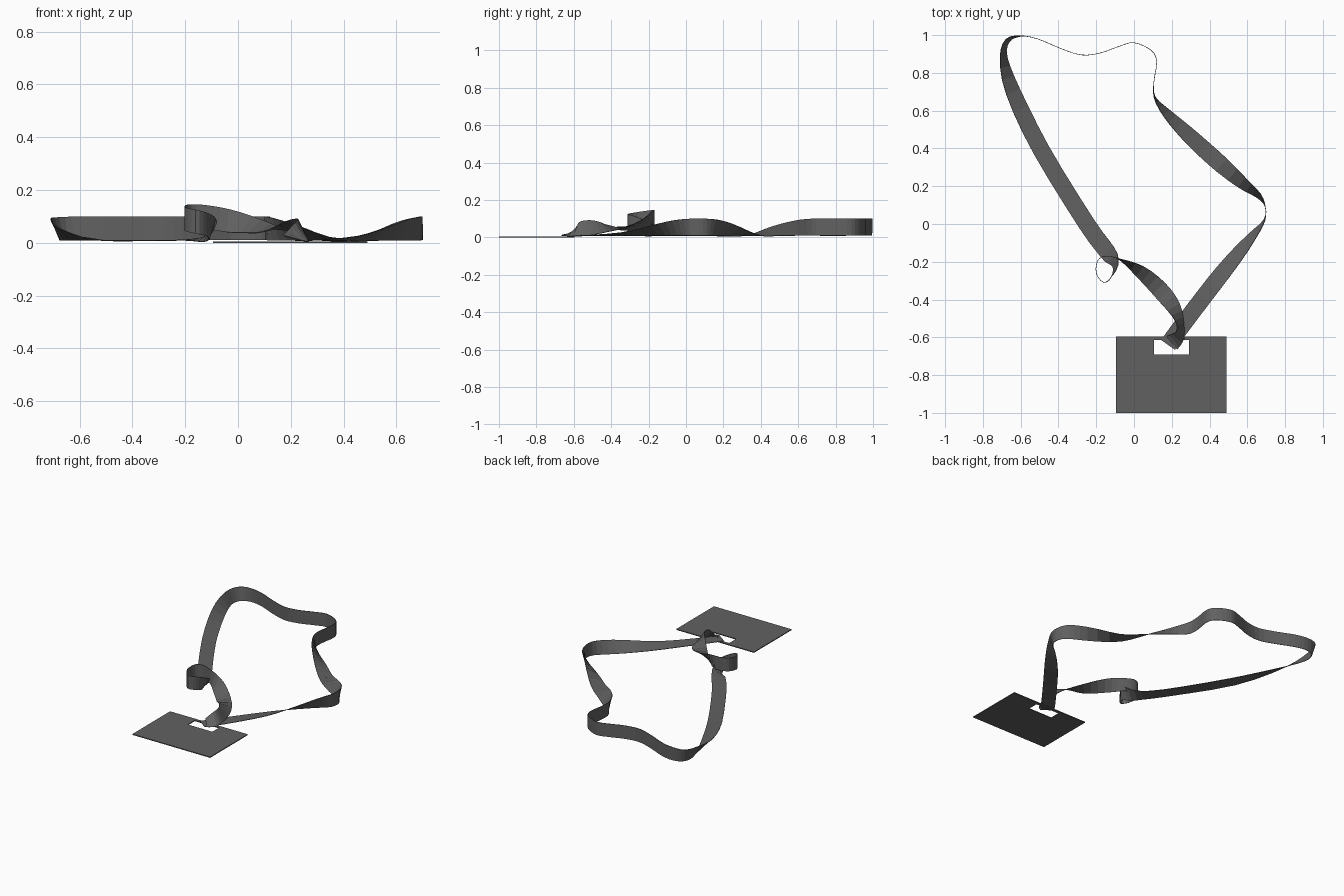
import bpy
import bmesh
from math import radians, sin, cos
from mathutils import Vector

cube = bpy.data.objects.get("Cube")
if cube:
    bpy.data.objects.remove(cube, do_unlink=True)

STRAP_WIDTH = 0.09
CENTIMETRE = 0.01      # paths below are written in hundredths of a unit
STEPS = 3              # facets between two path points


def make_material(name, colour):
    material = bpy.data.materials.new(name)
    material.use_nodes = True
    material.diffuse_color = colour
    material.node_tree.nodes["Principled BSDF"].inputs["Base Color"].default_value = colour
    return material


def make_object(name, bm, material, thickness):
    """Turn a flat sheet into an object with a little thickness."""
    bmesh.ops.recalc_face_normals(bm, faces=bm.faces)
    mesh = bpy.data.meshes.new(name)
    bm.to_mesh(mesh)
    bm.free()
    mesh.materials.append(material)
    obj = bpy.data.objects.new(name, mesh)
    bpy.context.collection.objects.link(obj)
    solid = obj.modifiers.new("thickness", 'SOLIDIFY')
    solid.thickness = thickness
    solid.offset = 0
    return obj


def spline(points, steps):
    """Smooth path through the points, each holding x, y, z and twist."""
    padded = [points[0]] + points + [points[-1]]
    path = []
    for a, b, c, d in zip(padded, padded[1:], padded[2:], padded[3:]):
        for i in range(steps):
            t = i / steps
            path.append(b + (c - a) * (t / 2)
                        + (a * 2 - b * 5 + c * 4 - d) * (t * t / 2)
                        + (b * 3 - a - c * 3 + d) * (t ** 3 / 2))
    return path + [points[-1]]


def ribbon(name, points, width, material):
    """Strip along a path, twisted about its own direction."""
    path = spline(points, STEPS)
    bm = bmesh.new()
    previous = None
    for i, point in enumerate(path):
        ahead = path[min(i + 1, len(path) - 1)]
        behind = path[max(i - 1, 0)]
        along = (ahead - behind).xy.normalized()
        side = Vector((-along.y, along.x, 0))
        across = side * cos(point.w) + Vector((0, 0, 1)) * sin(point.w)
        edge = [bm.verts.new(point.xyz + across * (s * width / 2)) for s in (-1, 1)]
        if previous:
            bm.faces.new((previous[0], edge[0], edge[1], previous[1]))
        previous = edge
    return make_object(name, bm, material, 0.003)


def resting(x, y, twist):
    """Path point whose lower edge lies just above the ground."""
    angle = radians(twist)
    height = 0.01 + abs(sin(angle)) * STRAP_WIDTH / 2
    return Vector((x * CENTIMETRE, y * CENTIMETRE, height, angle))


def lifted(x, y, z, twist):
    """Path point at a given height."""
    return Vector((x * CENTIMETRE, y * CENTIMETRE, z * CENTIMETRE, radians(twist)))


charcoal = make_material("charcoal", (0.12, 0.12, 0.12, 1))

# Strap: from the card, round the outside, to the foot of the far strand
outer_strand = [resting(*p) for p in (
    (18, -64, 0), (26, -53, 0), (42, -32, -10), (54, -17, -35), (63, -6, -62),
    (69, 2, -85), (69.5, 9, -90), (66, 15, -72), (57, 22, -45), (41, 36, 0),
    (28, 48, 30), (17, 59, 60), (11, 67, 85), (10.5, 75, 90), (12, 86, 90),
    (9, 92, 90), (0, 96, 90), (-8, 94, 90), (-18, 90.5, 90), (-28, 89.5, 90),
    (-39, 93, 90), (-51, 98, 90), (-60, 99.5, 92), (-67, 97, 105),
    (-69, 88, 115), (-64, 70, 150), (-49, 39, 180), (-25, 0, 180))]

# Strap: the small curl and the twisted strand back to the card
curl_strand = [lifted(*p) for p in (
    (-14, -15, 2, 195), (-10, -22, 5, 250), (-12, -28, 7, 270),
    (-16, -31, 8, 270), (-20, -26, 9, 270), (-19, -19, 10, 270),
    (-14, -17, 10, 270), (-7, -19, 9, 265), (3, -25, 7, 225),
    (13, -34, 5, 190), (21, -44, 5.5, 145), (24.5, -53, 5, 115),
    (24, -59, 4, 130), (20, -63, 2, 170))]

ribbon("strap", outer_strand + curl_strand, STRAP_WIDTH, charcoal)

# Badge card: a grid sheet with the slot cell left out
columns = (-0.095, 0.105, 0.29, 0.49)
rows = (-1.0, -0.69, -0.615, -0.595)
bm = bmesh.new()
grid = [[bm.verts.new((x, y, 0.003)) for x in columns] for y in rows]
for r in range(len(rows) - 1):
    for c in range(len(columns) - 1):
        if (r, c) != (1, 1):
            bm.faces.new((grid[r][c], grid[r][c + 1],
                          grid[r + 1][c + 1], grid[r + 1][c]))
make_object("badge_card", bm, charcoal, 0.006)
